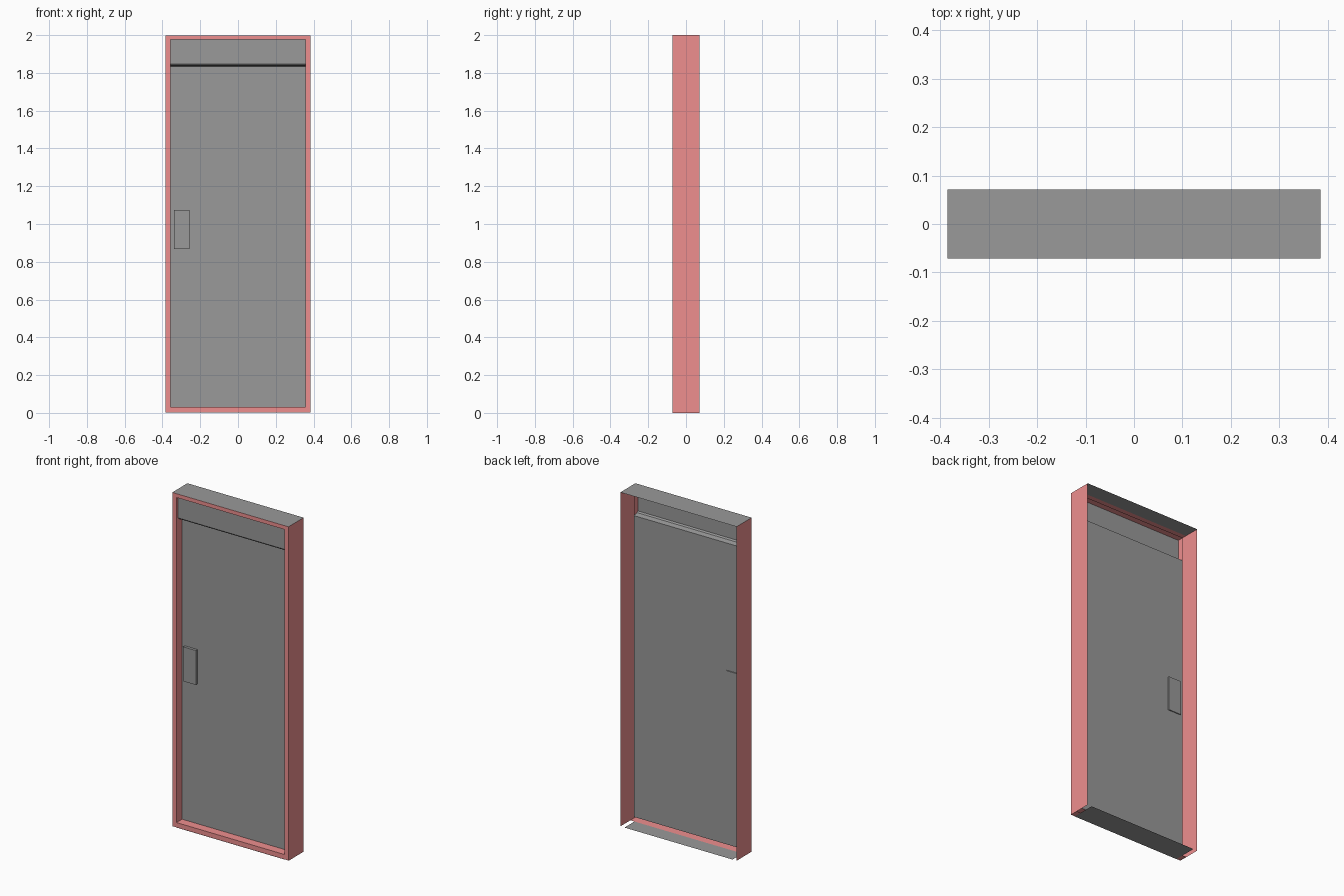
import bpy, bmesh

if "Cube" in bpy.data.objects:
    bpy.data.objects.remove(bpy.data.objects["Cube"])

HX, HY, H = 0.385, 0.071, 2.0        # outer half width, half depth, height
IX, Z0, Z1 = 0.358, 0.03, 1.976      # clear opening
DOOR_Y, TOP_Y = -0.018, -0.055       # door plane, transom plane
FRAME_Y = -0.022                     # rear edge of the front frame
E = 0.001                            # keeps the front frame inside the shell


def material(name, r, g, b):
    m = bpy.data.materials.new(name)
    m.diffuse_color = (r, g, b, 1)
    m.use_nodes = True
    m.node_tree.nodes["Principled BSDF"].inputs["Base Color"].default_value = m.diffuse_color
    return m


red = material("red_frame", 0.86, 0.275, 0.275)
grey = material("dark_grey", 0.32, 0.32, 0.32)


def finish(name, bm, mat):
    me = bpy.data.meshes.new(name)
    bm.to_mesh(me)
    bm.free()
    ob = bpy.data.objects.new(name, me)
    bpy.context.collection.objects.link(ob)
    me.materials.append(mat)
    return ob


def sheet(name, corners, mat):
    bm = bmesh.new()
    bm.faces.new([bm.verts.new(c) for c in corners])
    return finish(name, bm, mat)


def rect(hx, z0, z1, y):
    return [(-hx, y, z0), (hx, y, z0), (hx, y, z1), (-hx, y, z1)]


# Front frame: outer wall, front border and inner return, open at the rear
bm = bmesh.new()
rings = [[bm.verts.new(c) for c in r] for r in (
    rect(HX - E, E, H - E, FRAME_Y), rect(HX - E, E, H - E, -HY),
    rect(IX, Z0, Z1, -HY), rect(IX, Z0, Z1, DOOR_Y))]
for a, b in zip(rings, rings[1:]):
    for i in range(4):
        j = (i + 1) % 4
        bm.faces.new((a[i], a[j], b[j], b[i]))
finish("frame_front", bm, red)

# Thin jambs, open at the back
for side, s in (("left", -1), ("right", 1)):
    c = [(s * HX, -HY, 0), (s * HX, HY, 0), (s * HX, HY, H), (s * HX, -HY, H)]
    sheet("jamb_" + side, c if s > 0 else c[::-1], red)

# Grey head plate and narrower sill plate
sheet("head_plate", [(-HX, -HY, H), (HX, -HY, H), (HX, HY, H), (-HX, HY, H)], grey)
sheet("sill_plate", [(-IX, HY, 0), (IX, HY, 0), (IX, -HY, 0), (-IX, -HY, 0)], grey)

# Door leaf stepping forward to the transom panel through a bevelled ledge
profile = [(DOOR_Y, Z0), (DOOR_Y, 1.834), (DOOR_Y - 0.015, 1.837),
           (TOP_Y + 0.007, 1.840), (TOP_Y, 1.848), (TOP_Y, Z1)]
bm = bmesh.new()
rows = [[bm.verts.new((x, y, z)) for x in (-IX, IX)] for y, z in profile]
for a, b in zip(rows, rows[1:]):
    bm.faces.new((a[0], a[1], b[1], b[0]))
finish("door_leaf", bm, grey)

# Raised lock plate, standing proud on both sides of the leaf
bm = bmesh.new()
bmesh.ops.create_cube(bm, size=1)
for v in bm.verts:
    v.co.x = -0.298 + v.co.x * 0.084
    v.co.y = DOOR_Y - 0.005 + v.co.y * 0.022
    v.co.z = 0.97 + v.co.z * 0.206
finish("lock_plate", bm, grey)
